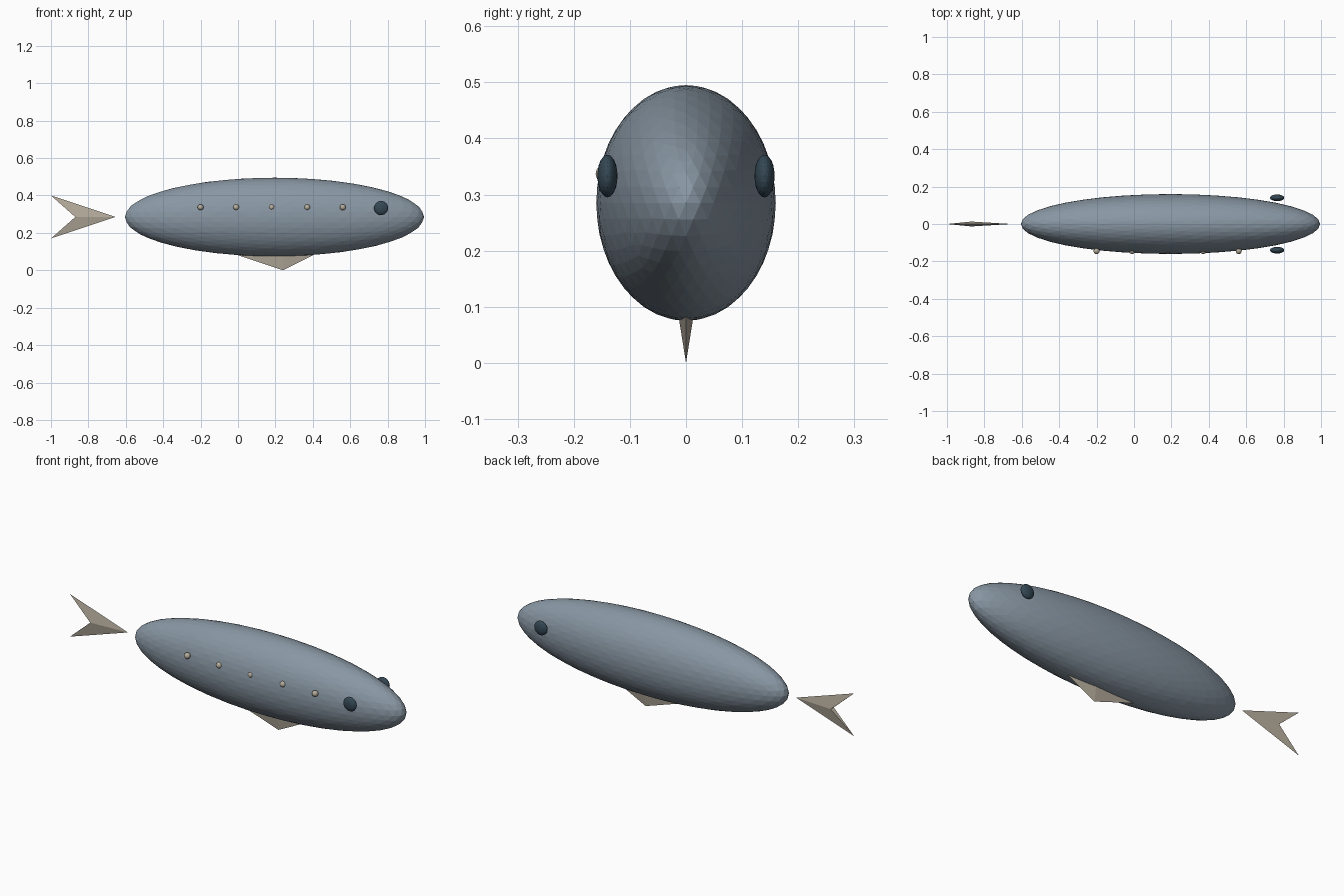
import bpy

if "Cube" in bpy.data.objects:
    bpy.data.objects.remove(bpy.data.objects["Cube"], do_unlink=True)


def material(name, rgb):
    m = bpy.data.materials.new(name)
    m.use_nodes = True
    m.diffuse_color = (*rgb, 1)
    m.node_tree.nodes["Principled BSDF"].inputs["Base Color"].default_value = (*rgb, 1)
    return m


slate = material("slate blue", (0.25, 0.31, 0.37))
navy = material("dark navy", (0.035, 0.065, 0.09))
sand = material("sand", (0.46, 0.41, 0.33))


def ellipsoid(name, center, radii, mat, detail):
    bpy.ops.mesh.primitive_ico_sphere_add(subdivisions=detail, radius=1, location=center)
    ob = bpy.context.object
    ob.name = name
    ob.scale = radii
    bpy.ops.object.transform_apply(location=False, rotation=False, scale=True)
    ob.data.materials.append(mat)
    return ob


def fin(name, apex, tip_a, tip_b, ridge, half_thickness):
    """Flat fin in the xz plane, thickest at its ridge point."""
    points = [(p[0], 0, p[1]) for p in (apex, tip_a, tip_b)]
    points += [(ridge[0], s * half_thickness, ridge[1]) for s in (-1, 1)]
    faces = [(0, 3, 1), (0, 2, 3), (0, 1, 4), (0, 4, 2), (1, 3, 4), (2, 4, 3)]
    me = bpy.data.meshes.new(name)
    me.from_pydata(points, [], faces)
    me.materials.append(mat := sand)
    ob = bpy.data.objects.new(name, me)
    bpy.context.collection.objects.link(ob)
    # Make all faces point outward
    bpy.ops.object.select_all(action="DESELECT")
    ob.select_set(True)
    bpy.context.view_layer.objects.active = ob
    bpy.ops.object.mode_set(mode="EDIT")
    bpy.ops.mesh.select_all(action="SELECT")
    bpy.ops.mesh.normals_make_consistent(inside=False)
    bpy.ops.object.mode_set(mode="OBJECT")
    return ob


# Long faceted body
ellipsoid("body", (0.195, 0, 0.285), (0.8, 0.16, 0.21), slate, 4)

# Eyes on both sides
for side, label in ((1, "left"), (-1, "right")):
    ellipsoid(label + "_eye", (0.765, side * 0.14, 0.333), (0.038, 0.018, 0.038), navy, 3)

# Row of small beads along the front side
for i in range(5):
    ellipsoid("bead_%d" % (i + 1), (-0.2 + 0.19 * i, -0.145, 0.337), (0.016,) * 3, sand, 3)

# Forked tail and belly fin
fin("tail_fin", (-0.655, 0.285), (-1, 0.4), (-1, 0.17), (-0.87, 0.285), 0.013)
fin("belly_fin", (0.24, 0), (-0.02, 0.087), (0.44, 0.1), (0.24, 0.1), 0.016)
